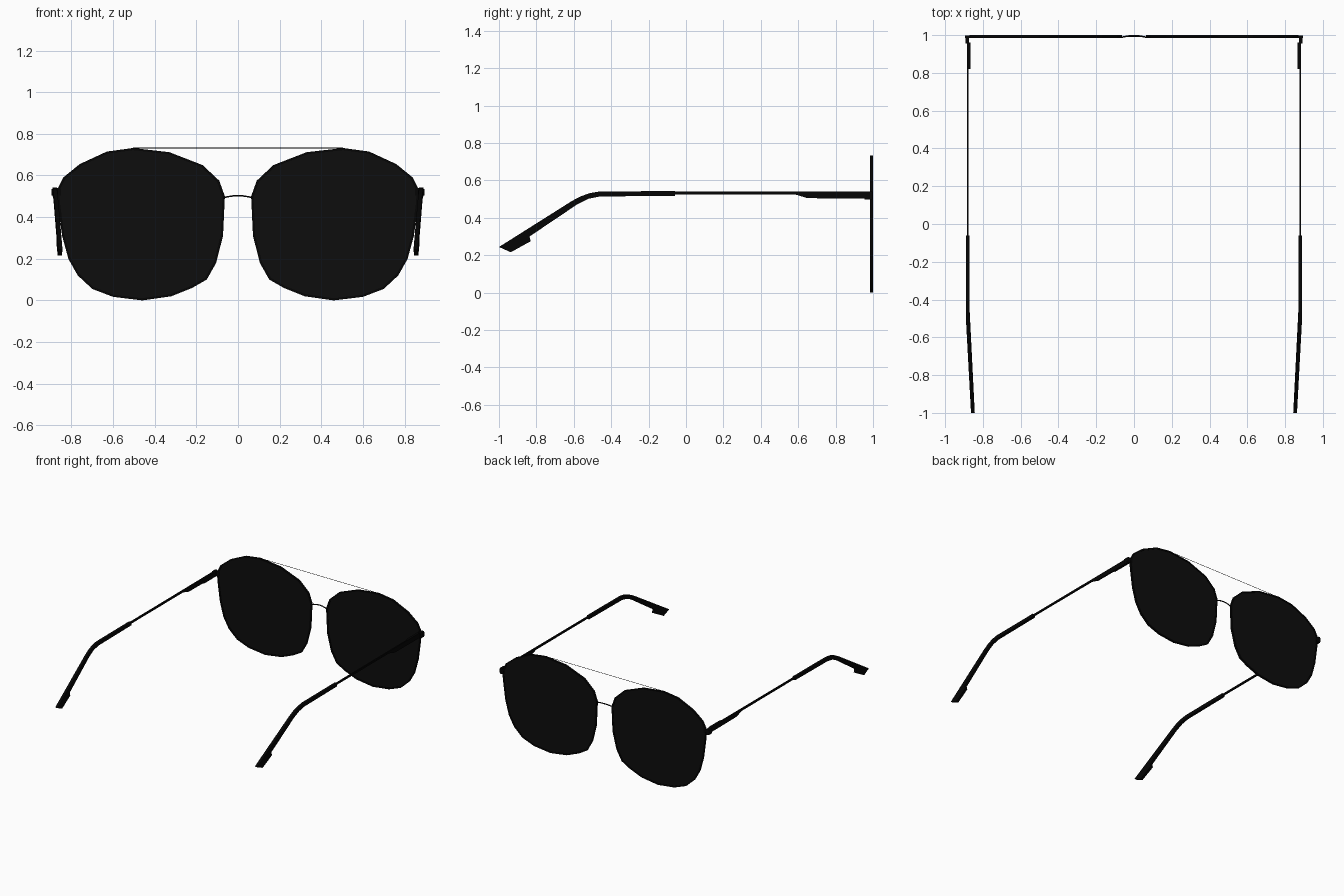
import bpy
import bmesh

cube = bpy.data.objects.get("Cube")
if cube:
    bpy.data.objects.remove(cube, do_unlink=True)


def make_material(name, value):
    mat = bpy.data.materials.new(name)
    mat.use_nodes = True
    color = (value, value, value, 1)
    mat.diffuse_color = color
    mat.node_tree.nodes["Principled BSDF"].inputs["Base Color"].default_value = color
    return mat


FRAME = make_material("frame black", 0.0015)
LENS = make_material("lens black", 0.004)


def finish(bm, name, mat):
    bmesh.ops.recalc_face_normals(bm, faces=bm.faces[:])
    mesh = bpy.data.meshes.new(name)
    bm.to_mesh(mesh)
    bm.free()
    mesh.materials.append(mat)
    obj = bpy.data.objects.new(name, mesh)
    bpy.context.scene.collection.objects.link(obj)
    return obj


def loft(name, rings, mat, cyclic=False):
    """Joins matching rings of points; open lofts get end caps."""
    bm = bmesh.new()
    rows = [[bm.verts.new(p) for p in ring] for ring in rings]
    pairs = list(zip(rows, rows[1:]))
    if cyclic:
        pairs.append((rows[-1], rows[0]))
    else:
        bm.faces.new(rows[0])
        bm.faces.new(rows[-1])
    for a, b in pairs:
        for i in range(len(a)):
            j = (i + 1) % len(a)
            bm.faces.new((a[i], a[j], b[j], b[i]))
    return finish(bm, name, mat)


def box(name, x, y, z, mat):
    corners = [(x[0], z[0]), (x[1], z[0]), (x[1], z[1]), (x[0], z[1])]
    return loft(name, [[(cx, d, cz) for cx, cz in corners] for d in y], mat)


def wire(name, points, radius):
    curve = bpy.data.curves.new(name, "CURVE")
    curve.dimensions = "3D"
    curve.bevel_depth = radius
    curve.bevel_resolution = 1
    curve.use_fill_caps = True
    spline = curve.splines.new("POLY")
    spline.points.add(len(points) - 1)
    for p, co in zip(spline.points, points):
        p.co = (*co, 1)
    curve.materials.append(FRAME)
    obj = bpy.data.objects.new(name, curve)
    bpy.context.scene.collection.objects.link(obj)


# Lens outline (x, z) of the left side
OUTLINE = [(.505, .732), (.63, .715), (.76, .655), (.84, .59), (.87, .53),
           (.865, .46), (.845, .31), (.815, .2), (.77, .12), (.7, .055),
           (.6, .017), (.46, 0), (.32, .02), (.22, .06), (.15, .1),
           (.105, .18), (.072, .31), (.063, .5), (.09, .575), (.17, .65),
           (.33, .712)]


def outline(y, scale, side):
    return [(side * (.47 + (x - .47) * scale), y, .37 + (z - .37) * scale)
            for x, z in OUTLINE]


# Temple side profiles (y, z)
ARM = [(.96, .542), (.96, .503), (.65, .505), (.58, .526),
       (-.07, .526), (-.07, .54), (.58, .541)]
TIP = [(-.06, .543), (-.06, .518), (-.46, .514), (-.52, .502), (-.58, .473),
       (-.837, .3), (-.83, .275), (-.937, .216), (-1, .244), (-.61, .49),
       (-.565, .514), (-.515, .532), (-.46, .541)]


def temple_x(y):
    return .88 - max(0, -.5 - y) * .054


def temple(name, profile, half, side):
    loft(name, [[(side * (temple_x(y) + d), y, z) for y, z in profile]
                for d in (-half, half)], FRAME)


for side, label in ((1, "left"), (-1, "right")):
    # Lens and its rim
    loft(label + "_lens", [outline(y, .98, side) for y in (.99, .996)], LENS)
    loft(label + "_rim", [outline(y, s, side) for y, s in
                          ((.985, 1), (1, 1), (1, .972), (.985, .972))],
         FRAME, cyclic=True)
    # Hinge and end piece
    box(label + "_end_piece", sorted((side * .85, side * .895)), (.984, .998),
        (.505, .535), FRAME)
    box(label + "_corner", sorted((side * .873, side * .892)), (.955, .998),
        (.498, .541), FRAME)
    box(label + "_hinge", sorted((side * .865, side * .878)), (.82, .96),
        (.505, .54), FRAME)
    # Temple arm and bent ear tip
    temple(label + "_temple_arm", ARM, .005, side)
    temple(label + "_temple_tip", TIP, .01, side)

# Nose bridge and fine brow wire
wire("bridge", [(x, .987 + .01 * (1 - (x / .07) ** 2),
                 .493 + .01 * (1 - (x / .07) ** 2))
                for x in (-.07, -.05, -.025, 0, .025, .05, .07)], .004)
wire("brow_wire", [(-.505, .992, .732), (.505, .992, .732)], .0015)
